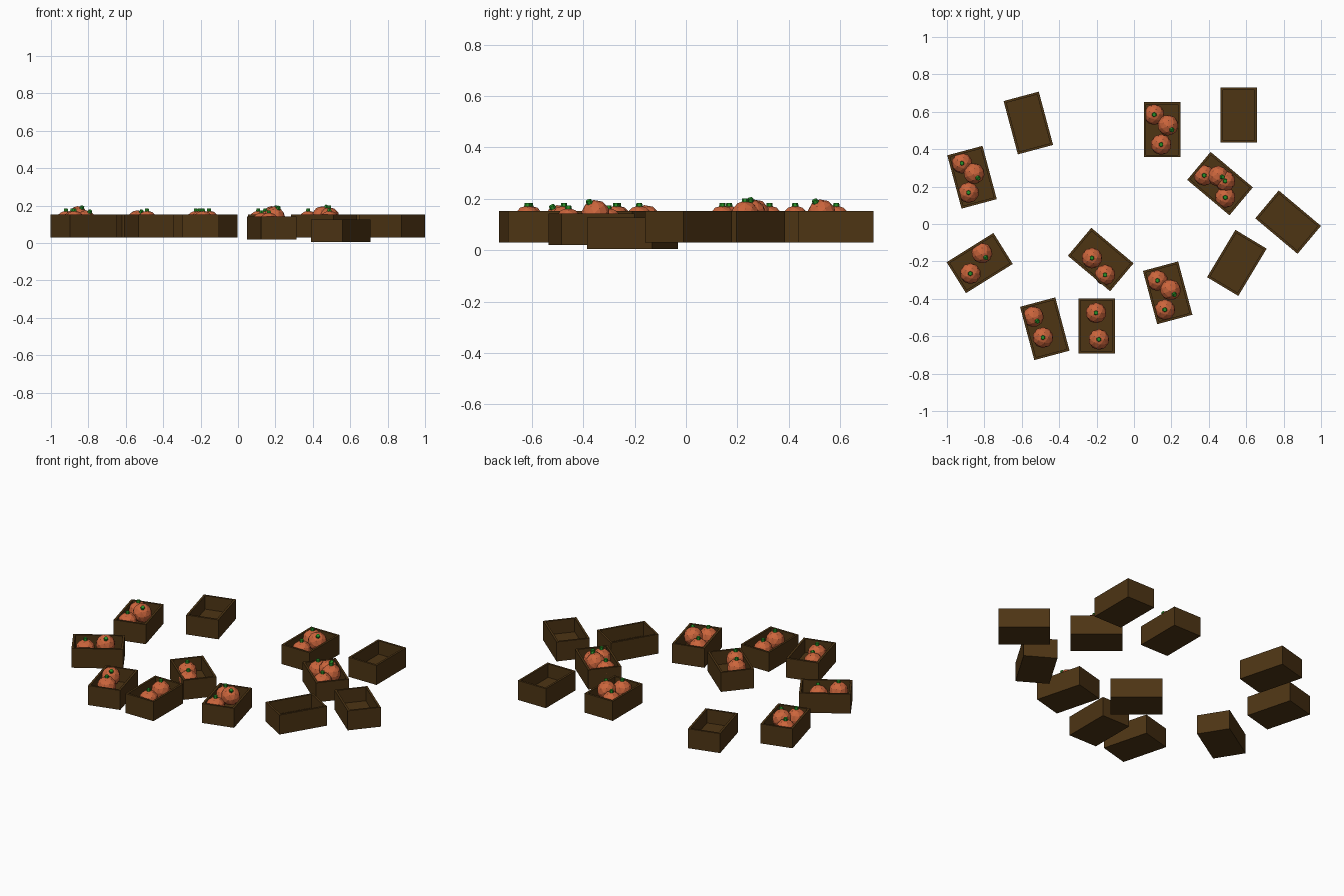
import bpy, bmesh
from math import radians, sqrt
from mathutils import Vector, Matrix

if "Cube" in bpy.data.objects:
    bpy.data.objects.remove(bpy.data.objects["Cube"])

def material(name, rgb):
    m = bpy.data.materials.new(name)
    m.diffuse_color = (*rgb, 1)
    m.use_nodes = True
    m.node_tree.nodes["Principled BSDF"].inputs["Base Color"].default_value = m.diffuse_color
    return m

WOOD = material("dark_wood", (0.075, 0.035, 0.007))
ORANGE = material("orange_skin", (0.60, 0.13, 0.045))
GREEN = material("green_stem", (0.02, 0.28, 0.02))

W, L, H = 0.195, 0.295, 0.122      # crate size
WALL, DEPTH = 0.018, 0.085         # wall thickness and inner depth
R = 0.056                          # fruit radius

def finish(bm, name, mats, matrix):
    mesh = bpy.data.meshes.new(name)
    bm.to_mesh(mesh)
    bm.free()
    for m in mats:
        mesh.materials.append(m)
    ob = bpy.data.objects.new(name, mesh)
    ob.matrix_world = matrix
    bpy.context.collection.objects.link(ob)

# Open box: inset the top face and push it down to make the floor
def crate(x, y, z, deg):
    bm = bmesh.new()
    bmesh.ops.create_cube(bm, size=1, matrix=Matrix.Translation((0, 0, H / 2))
                          @ Matrix.Diagonal((W, L, H, 1)))
    top = max(bm.faces, key=lambda f: f.calc_center_median().z)
    bmesh.ops.inset_region(bm, faces=[top], thickness=WALL)
    ext = bmesh.ops.extrude_discrete_faces(bm, faces=[top])
    bmesh.ops.translate(bm, vec=(0, 0, -DEPTH), verts=ext["faces"][0].verts)
    bmesh.ops.recalc_face_normals(bm, faces=bm.faces)
    finish(bm, "crate", [WOOD], Matrix.Translation((x, y, z))
           @ Matrix.Rotation(radians(deg), 4, 'Z'))

# Faceted round fruit with a short stem, leaning toward (dx, dy)
def fruit(x, y, z, dx=0, dy=0):
    bm = bmesh.new()
    bmesh.ops.create_icosphere(bm, subdivisions=2, radius=R)
    body = set(bm.faces)
    bmesh.ops.create_cone(bm, cap_ends=True, segments=6, radius1=0.014, radius2=0.011,
                          depth=0.02, matrix=Matrix.Translation((0, 0, R)))
    for f in bm.faces:
        f.material_index = 0 if f in body else 1
    up = Vector((dx, dy, sqrt(max(0.06 ** 2 - dx * dx - dy * dy, 0))))
    rot = Vector((0, 0, 1)).rotation_difference(up).to_matrix().to_4x4()
    finish(bm, "fruit", [ORANGE, GREEN], Matrix.Translation((x, y, z)) @ rot)

LOW, MID, HIGH = 0.088, 0.09, 0.112   # fruit centre above the crate bottom
TILT = (0.022, -0.026)

# x, y, z, turn, fruits (x, y, height, lean)
crates = [
    (-0.565, 0.54, 0.03, 15, []),
    (-0.866, 0.25, 0.03, 15, [(-0.92, 0.325, LOW), (-0.855, 0.27, HIGH, *TILT),
                              (-0.885, 0.168, LOW)]),
    (0.15, 0.505, 0.03, 0, [(0.108, 0.585, LOW), (0.182, 0.528, HIGH, *TILT),
                            (0.145, 0.425, LOW)]),
    (0.56, 0.583, 0.03, 0, []),
    (0.46, 0.216, 0.03, 50, [(0.375, 0.26, LOW), (0.45, 0.256, HIGH, 0.024, -0.005),
                             (0.487, 0.23, HIGH - 0.006), (0.488, 0.142, LOW)]),
    (0.824, 0.01, 0.03, 50, []),
    (0.55, -0.208, 0.005, -31, []),
    (-0.825, -0.209, 0.03, -58, [(-0.875, -0.265, LOW), (-0.813, -0.155, MID, *TILT)]),
    (-0.178, -0.19, 0.03, 50, [(-0.225, -0.182, LOW), (-0.155, -0.272, LOW)]),
    (0.18, -0.368, 0.02, 15, [(0.125, -0.302, LOW), (0.195, -0.352, HIGH + 0.008, *TILT),
                              (0.165, -0.458, LOW)]),
    (-0.477, -0.56, 0.03, 15, [(-0.487, -0.607, LOW), (-0.538, -0.495, MID, *TILT)]),
    (-0.2, -0.545, 0.03, 0, [(-0.203, -0.475, LOW), (-0.188, -0.617, LOW)]),
]
for x, y, z, deg, fruits in crates:
    crate(x, y, z, deg)
    for fx, fy, fz, *lean in fruits:
        fruit(fx, fy, z + fz, *lean)
